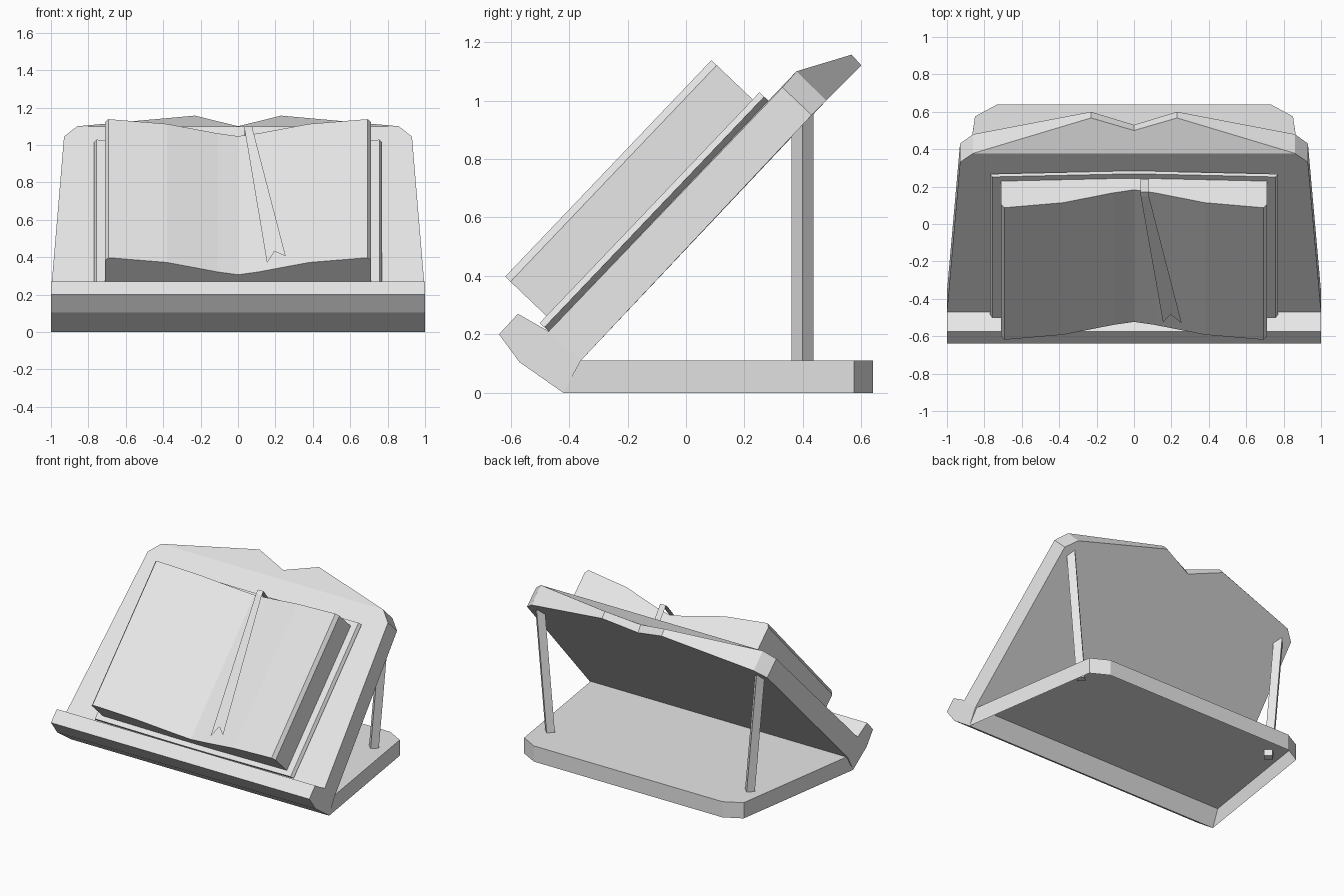
import bpy, bmesh
from mathutils import Vector

if "Cube" in bpy.data.objects:
    bpy.data.objects.remove(bpy.data.objects["Cube"], do_unlink=True)

grey = bpy.data.materials.new("light_grey")
grey.diffuse_color = (0.8, 0.8, 0.8, 1)
grey.use_nodes = True
grey.node_tree.nodes["Principled BSDF"].inputs["Base Color"].default_value = (0.8, 0.8, 0.8, 1)


def finish(name, bm):
    bmesh.ops.recalc_face_normals(bm, faces=bm.faces[:])
    me = bpy.data.meshes.new(name)
    bm.to_mesh(me)
    bm.free()
    me.materials.append(grey)
    ob = bpy.data.objects.new(name, me)
    bpy.context.collection.objects.link(ob)
    return ob


def loft(name, ring_a, ring_b, split=None, caps=(True, True)):
    """Join two matching outlines; split cuts the first cap between two corners."""
    bm = bmesh.new()
    a = [bm.verts.new(p) for p in ring_a]
    b = [bm.verts.new(p) for p in ring_b]
    for i in range(len(a)):
        j = (i + 1) % len(a)
        bm.faces.new((a[i], a[j], b[j], b[i]))
    if caps[0]:
        face = bm.faces.new(a)
        if split:
            bmesh.utils.face_split(face, a[split[0]], a[split[1]])
    if caps[1]:
        bm.faces.new(b)
    return finish(name, bm)


def mirrored(half):
    """Close a right-hand outline with its mirror image across x = 0."""
    return half + [(-p[0],) + tuple(p[1:]) for p in reversed(half) if p[0] > 0]


def on_slope(x, u, n):
    """Point on the sloping board: u runs up the slope, n stands off it."""
    return Vector((x, -0.47 + 0.69 * u - 0.724 * n, 0.21 + 0.724 * u + 0.69 * n))


def slab(name, section, u0, u1):
    return loft(name, [on_slope(x, u0, n) for x, n in section],
                [on_slope(x, u1, n) for x, n in section])


# Back board with a notched crest that bends backwards
board_front = mirrored([(1, -0.47, 0.21), (0.93, 0.33, 1.045), (0.86, 0.378, 1.10),
                        (0.23, 0.567, 1.157), (0, 0.5, 1.10)])
board_back = mirrored([(1, -0.36, 0.11), (0.93, 0.43, 0.95), (0.86, 0.48, 1.0),
                       (0.23, 0.60, 1.12), (0, 0.53, 1.055)])
loft("back_board", board_front, board_back, split=(2, 6))

# Front lip that holds the book
lip = [(-0.42, 0), (-0.57, 0.105), (-0.64, 0.2), (-0.575, 0.27), (-0.47, 0.21), (-0.36, 0.11)]
loft("front_lip", [(-1, y, z) for y, z in lip], [(1, y, z) for y, z in lip])

# Base tray, open underneath
rim = mirrored([(1, -0.42, 0), (0.85, 0.575, 0), (0.73, 0.64, 0)])
top = mirrored([(0.99, -0.36, 0.11), (0.85, 0.575, 0.11), (0.73, 0.64, 0.11)])
loft("base_tray", rim, top, caps=(False, True))

# Leaning rear props, square with a corner facing back
r = 0.0375
diamond = [(r, 0), (0, r), (-r, 0), (0, -r)]
for side, label in ((1, "left"), (-1, "right")):
    loft(label + "_prop",
         [(side * 0.77 + x, 0.398 + y, 0.065) for x, y in diamond],
         [(side * 0.852 + x, 0.398 + y, 0.955) for x, y in diamond])

# Open book: cover with flat spine, then the page block
cover = mirrored([(0.11, 0), (0.77, 0.02), (0.757, 0.042), (0.11, 0.022)])
slab("book_cover", cover, 0, 1.09)
pages = mirrored([(0, 0.022), (0.11, 0.022), (0.712, 0.04), (0.712, 0.212), (0.693, 0.237),
                  (0.38, 0.20), (0.11, 0.127), (0, 0.105)])
slab("page_block", pages, 0.033, 1.056)

# Ribbon bookmark with a forked end, folded over the top of the pages
bm = bmesh.new()
fork = [bm.verts.new(on_slope(*p)) for p in
        ((0.155, 0.078, 0.15), (0.195, 0.15, 0.163), (0.255, 0.10, 0.178))]
bends = [(1.055, 0.152), (1.085, 0.15), (1.065, 0.033)]
rows = [[bm.verts.new(on_slope(x, u, n)) for x in (0.08, 0.036)] for u, n in bends]
bm.faces.new(fork + rows[0])
for low, high in zip(rows, rows[1:]):
    bm.faces.new((low[0], high[0], high[1], low[1]))
finish("ribbon_bookmark", bm)
